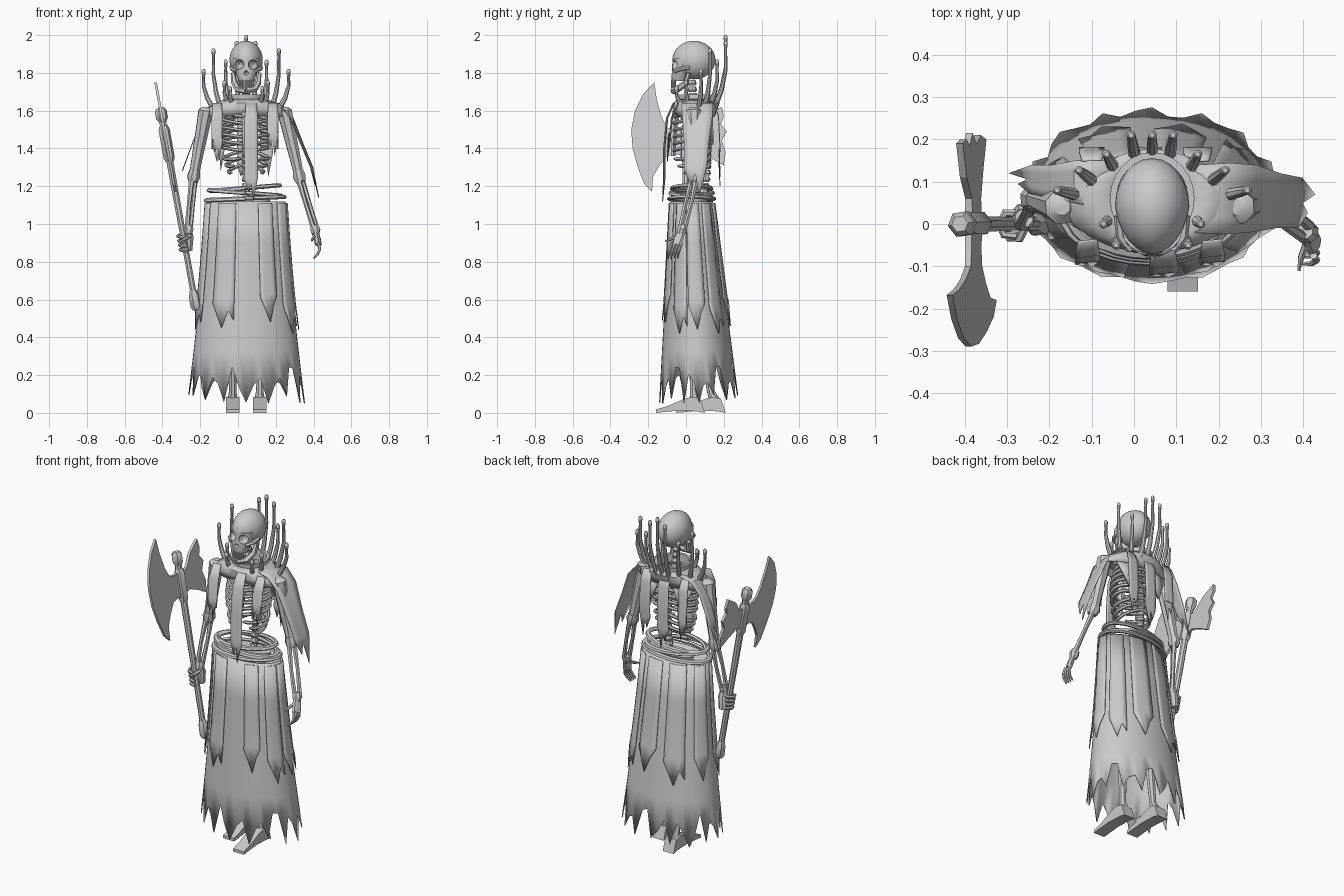
import bpy, bmesh, random
from math import sin, cos, pi, radians
from mathutils import Vector as V

cube = bpy.data.objects.get("Cube")
if cube:
    bpy.data.objects.remove(cube)
random.seed(4)

mat = bpy.data.materials.new("plain_grey")
mat.use_nodes = True
GREY = (0.6, 0.6, 0.6, 1)
mat.diffuse_color = GREY
mat.node_tree.nodes["Principled BSDF"].inputs["Base Color"].default_value = GREY
CX = 0.043  # body axis


def make(name, verts, faces, thick=0, angle=40):
    me = bpy.data.meshes.new(name)
    me.from_pydata([tuple(v) for v in verts], [], faces)
    bm = bmesh.new()
    bm.from_mesh(me)
    bmesh.ops.recalc_face_normals(bm, faces=bm.faces)
    bm.to_mesh(me)
    bm.free()
    me.materials.append(mat)
    ob = bpy.data.objects.new(name, me)
    bpy.context.collection.objects.link(ob)
    bpy.ops.object.select_all(action='DESELECT')
    ob.select_set(True)
    bpy.context.view_layer.objects.active = ob
    bpy.ops.object.shade_smooth_by_angle(angle=radians(angle))
    if thick:
        m = ob.modifiers.new("thickness", 'SOLIDIFY')
        m.thickness, m.offset = thick, 0
    return ob


def skin(name, rings, cap=True, **kw):
    n = len(rings[0])
    faces = [(r * n + i, r * n + (i + 1) % n, (r + 1) * n + (i + 1) % n, (r + 1) * n + i)
             for r in range(len(rings) - 1) for i in range(n)]
    if cap:
        faces += [tuple(range(n)), tuple(range((len(rings) - 1) * n, len(rings) * n))]
    return make(name, [v for r in rings for v in r], faces, **kw)


def loft(name, rows, n=20, **kw):
    # rows are (cx, cy, z, rx, ry)
    return skin(name, [[V((cx + rx * sin(2 * pi * i / n), cy - ry * cos(2 * pi * i / n), z))
                        for i in range(n)] for cx, cy, z, rx, ry in rows], **kw)


def tube(name, pts, radii, n=6, flat=1.0):
    pts = [V(p) for p in pts]
    if not isinstance(radii, (list, tuple)):
        radii = [radii] * len(pts)
    rings, u = [], V((0.31, 0.9, 0.2))
    for i, p in enumerate(pts):
        d = (pts[min(i + 1, len(pts) - 1)] - pts[max(i - 1, 0)]).normalized()
        u = (u - d * u.dot(d)).normalized()
        w = d.cross(u)
        rings.append([p + radii[i] * (u * cos(2 * pi * k / n) + w * flat * sin(2 * pi * k / n))
                      for k in range(n)])
    return skin(name, rings)


def prism(name, pts, xf, t):
    # side profile of (y, z) points given thickness along x
    n = len(pts)
    verts = [V((xf(z) + s * t, y, z)) for s in (-1, 1) for y, z in pts]
    faces = [tuple(range(n)), tuple(range(n, 2 * n))]
    faces += [(i, (i + 1) % n, n + (i + 1) % n, n + i) for i in range(n)]
    return make(name, verts, faces, angle=20)


def strip(name, path, widths, side, jag=(0.1, 0.6, 0.2, 1, 0.0)):
    # hanging cloth band whose last row is torn into points
    path, side, c = [V(p) for p in path], V(side).normalized(), len(jag)
    grid = [[p + side * w * (2 * k / (c - 1) - 1) for k in range(c)] for p, w in zip(path, widths)]
    grid[-1] = [a.lerp(b, j) for a, b, j in zip(grid[-2], grid[-1], jag)]
    faces = [(r * c + k, r * c + k + 1, (r + 1) * c + k + 1, (r + 1) * c + k)
             for r in range(len(path) - 1) for k in range(c - 1)]
    return make(name, [v for r in grid for v in r], faces, thick=0.005)


# Skirt with torn hem and overlapping panels
def skirt_point(a, z, off=0.0):
    t = (1.12 - z) / 1.08
    rx = 0.205 + 0.07 * t + 0.035 * t * t + off
    ry = 0.11 + 0.1 * t + off
    return V((CX + rx * sin(a), 0.03 + 0.04 * t - ry * cos(a), z))


N = 48
hem = [random.uniform(0.04, 0.1) if i % 3 == 0 else random.uniform(0.13, 0.27) for i in range(N)]
rows = [[skirt_point(2 * pi * i / N, z) for i in range(N)] for z in (1.12, 0.9, 0.65, 0.45, 0.33)]
rows.append([skirt_point(2 * pi * i / N, hem[i]) for i in range(N)])
skin("skirt", rows, cap=False, thick=0.006)

for i, (deg, half, tip) in enumerate(((-28, 14, 0.45), (28, 11, 0.48), (62, 13, 0.42), (92, 15, 0.44),
                                      (128, 13, 0.42), (165, 14, 0.46), (205, 14, 0.42),
                                      (245, 13, 0.45), (285, 14, 0.44))):
    grid = []
    for z in (1.11, 0.9, 0.75, tip + 0.15):
        grid.append([skirt_point(radians(deg + half * k), z, 0.012) for k in (-1, -0.5, 0, 0.5, 1)])
    grid.append([skirt_point(radians(deg + half * k), tip + d, 0.016)
                 for k, d in ((-1, 0.13), (-0.5, 0.07), (0, 0), (0.5, 0.09), (1, 0.04 + 0.1 * (i % 2)))])
    make("skirt_panel", [v for r in grid for v in r],
         [(r * 5 + k, r * 5 + k + 1, r * 5 + k + 6, r * 5 + k + 5) for r in range(4) for k in range(4)],
         thick=0.005)

# Belt: three stacked slightly tilted bands
for z, rx, ry, tilt in ((1.135, 0.205, 0.115, 0.03), (1.165, 0.19, 0.108, -0.05), (1.19, 0.18, 0.1, 0.05)):
    path = [(CX - 0.005 + rx * sin(a), 0.03 - ry * cos(a), z + tilt * 0.3 * sin(a))
            for a in [2 * pi * i / 28 for i in range(29)]]
    tube("belt_band", path, 0.016, n=6, flat=0.7)

# Legs and feet
for x, dy in ((-0.028, 0.11), (0.115, 0.0)):
    tube("leg_bone", [(x, dy + 0.05, 0.05), (x, dy * 0.8 + 0.04, 0.12), (x, 0.04 + dy * 0.4, 0.52),
                      (x, 0.03 + dy * 0.2, 0.58), (x, 0.03, 0.68), (x, 0.03, 1.08)],
         [0.032, 0.02, 0.03, 0.036, 0.024, 0.03], n=8)
    prism("foot", [(y + dy, z) for y, z in ((-0.16, 0), (-0.16, 0.018), (-0.1, 0.035), (-0.02, 0.07),
                                            (0.03, 0.085), (0.075, 0.075), (0.1, 0.0), (0.06, 0.008),
                                            (-0.04, 0.012))], lambda z, x=x: x, 0.036)

# Spine, pelvis and rib cage
loft("pelvis", [(CX, 0.05, 1.02, 0.05, 0.04), (CX, 0.05, 1.09, 0.12, 0.06), (CX, 0.06, 1.14, 0.13, 0.06)])
for i in range(19):
    z = 1.12 + i * 0.034
    y = 0.085 + 0.025 * sin((z - 1.1) * 7) - (0.03 if z > 1.6 else 0)
    loft("vertebra", [(CX, y, z, 0.018, 0.018), (CX, y, z + 0.012, 0.024, 0.026),
                      (CX, y, z + 0.03, 0.018, 0.018)], n=8)
tube("sternum", [(CX, -0.05, 1.6), (CX, -0.065, 1.5), (CX, -0.068, 1.36)], [0.022, 0.018, 0.012], flat=1.3)
for s in (-1, 1):
    for i in range(9):
        w = 0.085 + 0.045 * sin(pi * (i + 1.5) / 10)
        end = pi * (0.97 if i < 6 else 0.9 - 0.13 * (i - 6))
        pts = []
        for k in range(12):
            a = end * k / 11
            drop = 0.045 * a / pi + (0.025 * sin(a) if i > 5 else 0)
            pts.append((CX + s * w * sin(a) * (1 + 0.15 * cos(a)), 0.03 + 0.095 * cos(a),
                        1.61 - i * 0.036 - drop))
        tube("rib", pts, [0.01] * 11 + [0.007], n=6)
    tube("collarbone", [(CX, -0.045, 1.6), (CX + s * 0.1, -0.02, 1.625), (CX + s * 0.2, 0.04, 1.6)], 0.013)
    make("shoulder_blade", [(CX + s * 0.05, 0.135, 1.58), (CX + s * 0.18, 0.1, 1.6),
                            (CX + s * 0.1, 0.14, 1.42)], [(0, 1, 2)], thick=0.014)

# Skull: cranium, face, cheeks and jaw, with cut sockets
bpy.ops.mesh.primitive_uv_sphere_add(segments=24, ring_count=16, location=(0, 0, 0))
ball = bpy.context.object
cranium = [V((CX + v.co.x * 0.088 * (1 - 0.12 * max(0, -v.co.y)), 0.042 + v.co.y * 0.114,
              1.868 + v.co.z * 0.102)) for v in ball.data.vertices]
skull = make("cranium", cranium, [tuple(p.vertices) for p in ball.data.polygons])
bpy.data.objects.remove(ball)
face = loft("face", [(CX, -0.02, 1.88, 0.07, 0.05), (CX, -0.025, 1.82, 0.068, 0.05),
                     (CX, -0.03, 1.785, 0.05, 0.048), (CX, -0.035, 1.757, 0.04, 0.04)], n=16)
for ob in (skull, face):
    cutters = []
    for dx, y, z, r in ((-0.037, -0.07, 1.845, 0.027), (0.037, -0.07, 1.845, 0.027), (0, -0.085, 1.8, 0.014)):
        bpy.ops.mesh.primitive_ico_sphere_add(subdivisions=2, radius=r, location=(CX + dx, y, z))
        c = bpy.context.object
        c.scale.y = 1.8
        c.hide_render = True
        cutters.append(c)
        ob.modifiers.new("socket", 'BOOLEAN').object = c
    bpy.context.view_layer.update()
    dg = bpy.context.evaluated_depsgraph_get()
    carved = bpy.data.meshes.new_from_object(ob.evaluated_get(dg))
    ob.modifiers.clear()
    ob.data = carved
    for c in cutters:
        bpy.data.objects.remove(c)
for s in (-1, 1):
    tube("cheekbone", [(CX + s * 0.05, -0.06, 1.81), (CX + s * 0.075, -0.03, 1.82),
                       (CX + s * 0.08, 0.02, 1.83)], 0.011)
    tube("jaw", [(CX + s * 0.07, 0.015, 1.8), (CX + s * 0.062, 0.0, 1.745), (CX + s * 0.045, -0.045, 1.715),
                 (CX, -0.065, 1.705)], [0.012, 0.017, 0.018, 0.019])
for z in (1.752, 1.73):
    for k in range(-3, 4):
        tube("tooth", [(CX + k * 0.011, -0.075 + 0.0018 * k * k, z - 0.01),
                       (CX + k * 0.011, -0.075 + 0.0018 * k * k, z + 0.01)], 0.0058)

# Collar, shoulder yoke and curved spikes
loft("collar", [(CX, 0.06, 1.635, 0.1, 0.105), (CX, 0.06, 1.685, 0.1, 0.11), (CX, 0.06, 1.685, 0.085, 0.092),
                (CX, 0.06, 1.635, 0.085, 0.09)], n=24, cap=False)
loft("yoke", [(CX, 0.06, 1.66, 0.1, 0.105), (CX, 0.055, 1.64, 0.155, 0.12), (CX, 0.05, 1.61, 0.2, 0.115),
              (CX, 0.05, 1.57, 0.22, 0.1)], n=24, cap=False, thick=0.006)
for dx, y, top in ((0, 0.21, 2.0), (0.05, 0.21, 1.97), (0.108, 0.165, 1.87), (0.173, 0.127, 1.93),
                   (0.225, 0.08, 1.82), (0.115, 0.0, 1.76), (0.085, -0.05, 1.73)):
    for s in ((-1, 1) if dx else (1,)):
        x, h = CX + s * dx, top - 1.62
        bx, by = CX + s * dx * 0.8, 0.05 + (y - 0.05) * 0.65
        tube("collar_spike", [(bx, by, 1.62), (bx + (x - bx) * 0.6, by + (y - by) * 0.6, 1.62 + h * 0.25),
                              (x, y, 1.62 + h * 0.55), (x, y, top - 0.04), (x, y, top - 0.025),
                              (x, y, top - 0.008), (x, y, top)],
             [0.015, 0.013, 0.01, 0.008, 0.011, 0.011, 0.006], n=8)

# Hanging cloth strips on chest, back and shoulders
for x, y, end, w in ((0.07, -0.085, 1.12, 0.035), (-0.11, -0.06, 1.33, 0.03), (0.185, -0.06, 1.36, 0.03)):
    strip("chest_strip", [(x, y + 0.02, 1.64), (x, y - 0.015, 1.56), (x, y - 0.03, 1.4),
                          (x, y - 0.03, end + 0.12), (x, y - 0.04, end)],
          [w * 0.8, w, w, w, w * 0.6], (1, 0.1, 0))
for x, end, w in ((-0.1, 1.28, 0.03), (0.03, 1.2, 0.036), (0.15, 1.25, 0.034)):
    strip("back_strip", [(x, 0.15, 1.64), (x, 0.172, 1.57), (x, 0.18, 1.4), (x, 0.175, end + 0.12),
                         (x, 0.18, end)], [w * 0.8, w, w, w, w * 0.6], (1, 0, 0))
strip("left_shoulder_cape", [(0.14, 0.06, 1.65), (0.22, 0.06, 1.635), (0.28, 0.06, 1.57), (0.34, 0.055, 1.42),
                             (0.39, 0.05, 1.3), (0.425, 0.05, 1.14)],
      [0.08, 0.085, 0.08, 0.065, 0.06, 0.04], (0.1, 1, 0))
strip("right_shoulder_cape", [(-0.06, 0.09, 1.65), (-0.14, 0.1, 1.63), (-0.19, 0.1, 1.56), (-0.24, 0.105, 1.43),
                              (-0.295, 0.11, 1.28)], [0.06, 0.05, 0.04, 0.035, 0.02], (0, 1, 0))

# Arms: sleeve, elbow cuff, paired forearm bones, wrist
ARMS = (("left", (0.245, 0.04, 1.6), (0.325, 0.045, 1.25), (0.41, -0.02, 0.97)),
        ("right", (-0.17, 0.04, 1.6), (-0.235, 0.06, 1.25), (-0.262, 0.01, 0.97)))
for side, sh, el, wr in ARMS:
    sh, el, wr = V(sh), V(el), V(wr)
    tube(side + "_upper_arm", [sh + V((0, 0, 0.02)), sh, sh.lerp(el, 0.2), sh.lerp(el, 0.9), el],
         [0.02, 0.042, 0.038, 0.028, 0.03], n=8)
    tube(side + "_elbow_cuff", [el.lerp(sh, 0.1), el, el.lerp(wr, 0.1)], [0.03, 0.036, 0.026], n=8)
    for o in (-1, 1):
        d = V((0.008, 0.012, 0)) * o
        tube(side + "_forearm_bone", [el + d, el.lerp(wr, 0.5) + d * 1.3, wr + d], [0.016, 0.011, 0.014])
    tube(side + "_wrist_cuff", [wr.lerp(el, 0.08), wr, wr - V((0, 0.008, 0.025))], [0.022, 0.028, 0.02], n=8)

# Open left hand
wr = V(ARMS[0][3])
tube("left_palm", [wr, wr + V((0.01, -0.02, -0.05)), wr + V((0.015, -0.03, -0.08))], [0.02, 0.028, 0.026], n=8, flat=0.6)
for k in range(4):
    b = wr + V((0.015, -0.055 + k * 0.017, -0.07))
    tube("left_finger", [b, b + V((0.008, -0.01, -0.035)), b + V((-0.004, -0.018, -0.06)),
                         b + V((-0.025, -0.02, -0.082))], [0.009, 0.008, 0.007, 0.004])
tube("left_thumb", [wr + V((0, -0.02, -0.03)), wr + V((-0.015, -0.06, -0.05)), wr + V((-0.02, -0.09, -0.06))],
     [0.01, 0.008, 0.004])


# Battle axe
def shaft_x(z):
    return -0.33 - (z - 1.16) * 0.18


def on_shaft(*stations):
    return [(shaft_x(z), 0, z) for z in stations]


tube("axe_shaft", on_shaft(0.56, 0.9, 1.2, 1.58), [0.017, 0.017, 0.019, 0.02], n=8)
tube("axe_pommel", on_shaft(0.545, 0.565, 0.62, 0.65), [0.018, 0.03, 0.028, 0.018], n=6)
tube("axe_cap", on_shaft(1.54, 1.56, 1.6, 1.615), [0.02, 0.032, 0.032, 0.02], n=6)
tube("axe_socket", on_shaft(1.33, 1.35, 1.5, 1.52), [0.022, 0.03, 0.03, 0.022], n=6)
prism("axe_blade", [(0, 1.5), (-0.06, 1.5), (-0.1, 1.51), (-0.13, 1.57), (-0.155, 1.66), (-0.168, 1.75),
                    (-0.225, 1.69), (-0.27, 1.6), (-0.29, 1.5), (-0.283, 1.4), (-0.255, 1.3), (-0.22, 1.21),
                    (-0.18, 1.17), (-0.175, 1.25), (-0.14, 1.31), (-0.1, 1.36), (-0.06, 1.37), (0, 1.36)],
      shaft_x, 0.007)
prism("axe_back_blade", [(0, 1.49), (0.06, 1.5), (0.11, 1.57), (0.19, 1.62), (0.2, 1.57), (0.185, 1.53),
                         (0.215, 1.49), (0.19, 1.44), (0.21, 1.38), (0.2, 1.31), (0.13, 1.35), (0.06, 1.38),
                         (0, 1.37)], shaft_x, 0.008)

# Right hand closed around the shaft
tube("right_palm", [ARMS[1][3], (-0.262, 0.02, 0.93), (-0.265, 0.025, 0.86)], [0.02, 0.028, 0.024], n=8)
for k in range(4):
    z = 0.94 - k * 0.024
    x = shaft_x(z)
    tube("right_finger", [(x + 0.02, 0.025, z), (x - 0.015, 0.026, z), (x - 0.028, 0.0, z - 0.004),
                          (x - 0.018, -0.025, z - 0.008), (x + 0.012, -0.028, z - 0.01)], 0.0095)
tube("right_thumb", [(-0.255, 0.0, 0.94), (-0.27, -0.035, 0.925), (-0.3, -0.035, 0.91)], [0.011, 0.01, 0.006])
